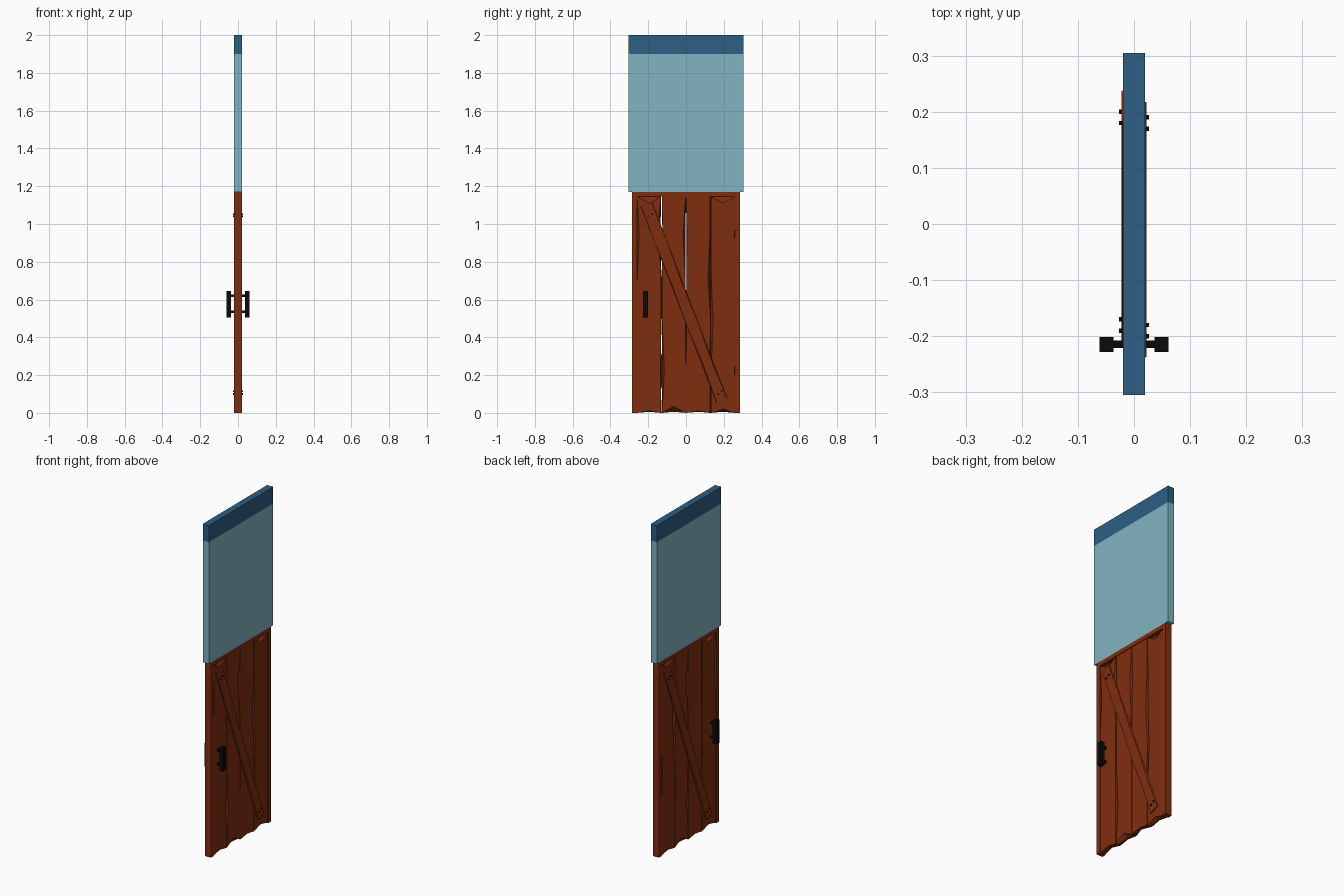
import bpy, bmesh, random
from mathutils import Vector

if "Cube" in bpy.data.objects:
    bpy.data.objects.remove(bpy.data.objects["Cube"])

random.seed(4)


def mat(name, rgb):
    m = bpy.data.materials.new(name)
    m.diffuse_color = (*rgb, 1)
    m.use_nodes = True
    m.node_tree.nodes["Principled BSDF"].inputs["Base Color"].default_value = m.diffuse_color
    return m


WOOD = mat("red brown wood", (0.21, 0.027, 0.0048))
IRON = mat("black iron", (0.003, 0.003, 0.003))
PALE = mat("pale blue", (0.223, 0.456, 0.539))
DEEP = mat("deep blue", (0.025, 0.116, 0.227))


def finish(name, bm, material):
    bmesh.ops.recalc_face_normals(bm, faces=bm.faces)
    me = bpy.data.meshes.new(name)
    bm.to_mesh(me)
    bm.free()
    me.materials.append(material)
    ob = bpy.data.objects.new(name, me)
    bpy.context.collection.objects.link(ob)
    return ob


def box(name, lo, hi, material):
    bm = bmesh.new()
    bmesh.ops.create_cube(bm, size=1)
    lo, hi = Vector(lo), Vector(hi)
    for v in bm.verts:
        v.co = (lo + hi) / 2 + v.co * (hi - lo)
    return finish(name, bm, material)


def slab(name, layers, material, side=1):
    """Loft (x, [(y, z), ...]) layers; side=-1 turns the slab to the back."""
    bm = bmesh.new()
    loops = [[bm.verts.new((side * x, side * y, z)) for y, z in pts] for x, pts in layers]
    bm.faces.new(loops[0])
    bm.faces.new(loops[-1])
    for a, b in zip(loops, loops[1:]):
        n = len(a)
        for i in range(n):
            bm.faces.new((a[i], a[(i + 1) % n], b[(i + 1) % n], b[i]))
    return finish(name, bm, material)


# upper panel with dark top band
box("upper_panel", (-0.02, -0.305, 1.17), (0.02, 0.305, 1.9), PALE)
box("top_band", (-0.02, -0.305, 1.9), (0.02, 0.305, 2.0), DEEP)

# door frame
for s, n in ((-1, "left"), (1, "right")):
    box("frame_stile_" + n, (-0.02, s * 0.272 - 0.013, 0), (0.02, s * 0.272 + 0.013, 1.17), WOOD)
box("frame_top_rail", (-0.02, -0.26, 1.145), (0.02, 0.26, 1.17), WOOD)

# four worn planks: half-gaps at each joint, chips on front and back edges
ZS = [0.0, 0.22, 0.5, 0.72, 0.95, 1.145]
BOUNDS = [-0.26, -0.13, 0.0, 0.13, 0.26]
GAPS = [[0] * 6, [.001, .003, .001, .001, .005, .002], [0, 0, .001, .002, .003, 0],
        [.001, .001, 0, .001, .001, .001], [0] * 6]
BOTTOM = [0.012, 0.035, 0.01, 0.02]
TOP = [0.035, 0.0, 0.0, 0.035]


def chips():
    return [random.choice((0.001, 0.002, 0.013)) if 0 < k < 5 else 0.001 for k in range(6)]


for i in range(4):
    def outline(cl, cr, bot, top):
        l = [(BOUNDS[i] + GAPS[i][k] + cl[k], z) for k, z in enumerate(ZS)]
        r = [(BOUNDS[i + 1] - GAPS[i + 1][k] - cr[k], z) for k, z in enumerate(ZS)]
        mid = (BOUNDS[i] + BOUNDS[i + 1]) / 2
        return l + [(mid, 1.145 - top)] + r[::-1] + [(mid, bot)]
    none = [0] * 6
    slab("plank_%d" % (i + 1), [
        (-0.016, outline(chips(), chips(), BOTTOM[3 - i], TOP[i])),
        (0.0, outline(none, none, 0.006, 0)),
        (0.016, outline(chips(), chips(), BOTTOM[i], TOP[i]))], WOOD)

# diagonal brace and its nails, turned half round for the back
A, B = Vector((-0.21, 1.105)), Vector((0.19, 0.065))
D = B - A
N = Vector((-D.y, D.x)).normalized()
WEAR = [(0, .003), (.2, .001), (.4, .006), (.62, .002), (.8, .008), (1, .003)]


def brace(chip):
    up = [A + D * t + N * (0.032 - c * chip) for t, c in WEAR]
    down = [A + D * t - N * (0.032 - c * chip) for t, c in reversed(WEAR)]
    return [tuple(p) for p in up + down]


NAILS = [(-0.20, 1.04), (-0.18, 1.052), (0.17, 0.10), (0.19, 0.115)]
for side, n in ((1, "right"), (-1, "left")):
    slab("brace_" + n, [(0.01, brace(0)), (0.016, brace(0.3)), (0.022, brace(1))], WOOD, side)
    for k, (y, z) in enumerate(NAILS):
        y *= side
        box("nail_%s_%d" % (n, k + 1), (side * 0.0235 - 0.0035, y - 0.004, z - 0.004),
            (side * 0.0235 + 0.0035, y + 0.004, z + 0.004), IRON)
    # pull handle grip
    box("handle_grip_" + n, (side * 0.049 - 0.0125, -0.228, 0.505),
        (side * 0.049 + 0.0125, -0.201, 0.645), IRON)

# handle rods through the door
for k, z in enumerate((0.535, 0.62)):
    box("handle_rod_%d" % (k + 1), (-0.04, -0.221, z - 0.006), (0.04, -0.208, z + 0.006), IRON)
